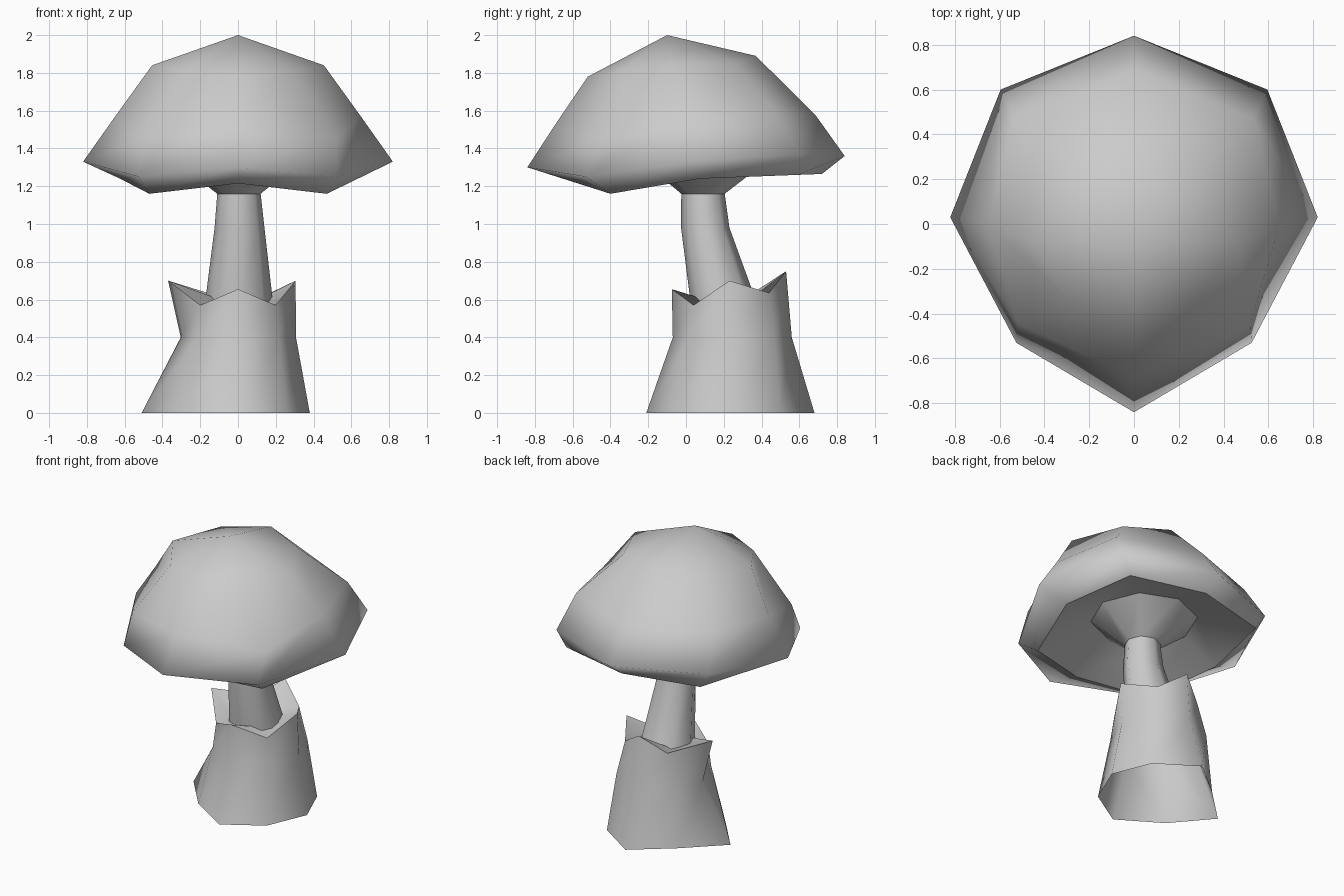
import bpy, bmesh, math

cube = bpy.data.objects.get("Cube")
if cube:
    bpy.data.objects.remove(cube, do_unlink=True)

grey = bpy.data.materials.new("plain_grey")
grey.use_nodes = True
grey.diffuse_color = (0.6, 0.6, 0.6, 1)
grey.node_tree.nodes["Principled BSDF"].inputs["Base Color"].default_value = (0.6, 0.6, 0.6, 1)


def octagon(cx, cy, z, rx, ry=None):
    """Ring of eight points, first one at the front (-y)."""
    ry = ry or rx
    steps = [math.tau * i / 8 for i in range(8)]
    return [(cx + rx * math.sin(a), cy - ry * math.cos(a), z) for a in steps]


def mirrored(half):
    """Five points from front to back along +x, completed on -x."""
    return half + [(-x, y, z) for x, y, z in half[3:0:-1]]


def loft(name, rings, sharp=(), tip=None):
    """Skin a stack of rings; rings listed in sharp keep a hard edge."""
    bm = bmesh.new()
    loops = [[bm.verts.new(p) for p in ring] for ring in rings]
    for a, b in zip(loops, loops[1:]):
        for i in range(8):
            j = (i + 1) % 8
            bm.faces.new((a[i], a[j], b[j], b[i]))
    if tip:
        top = bm.verts.new(tip)
        for i in range(8):
            bm.faces.new((loops[-1][i], loops[-1][(i + 1) % 8], top))
    for f in bm.faces:
        f.smooth = True
    for k in sharp:
        for i in range(8):
            bm.edges.get((loops[k][i], loops[k][(i + 1) % 8])).smooth = False
    mesh = bpy.data.meshes.new(name)
    bm.to_mesh(mesh)
    bm.free()
    mesh.materials.append(grey)
    obj = bpy.data.objects.new(name, mesh)
    bpy.context.collection.objects.link(obj)
    return obj


# Cap: hollow underside, lip, widest rim, shoulder, crown
gill_ring = octagon(0, 0.1, 1.345, 0.345)
lip = mirrored([(0, -0.57, 1.215), (0.47, -0.4, 1.16), (0.625, 0.07, 1.24),
                (0.525, 0.59, 1.26), (0, 0.72, 1.265)])
rim = mirrored([(0, -0.84, 1.3), (0.525, -0.53, 1.25), (0.82, 0.03, 1.33),
                (0.595, 0.6, 1.37), (0, 0.84, 1.36)])
shoulder = mirrored([(0, -0.69, 1.53), (0.52, -0.44, 1.45), (0.65, 0, 1.57),
                     (0.53, 0.47, 1.6), (0, 0.69, 1.57)])
crown = mirrored([(0, -0.52, 1.78), (0.29, -0.34, 1.81), (0.455, -0.08, 1.84),
                  (0.31, 0.26, 1.85), (0, 0.37, 1.89)])
loft("mushroom_cap", [gill_ring, lip, rim, shoulder, crown], sharp=[1], tip=(0, -0.1, 2.0))

# Stalk, flaring out under the cap
loft("stalk", [octagon(0.005, 0.22, 0.5, 0.19, 0.185), octagon(0.008, 0.102, 0.98, 0.132, 0.128),
               octagon(0.005, 0.09, 1.16, 0.115), gill_ring], sharp=[2])

# Ragged cup around the foot, open below, folded in to the stalk
foot = [(0, -0.21, 0), (0.26, -0.05, 0), (0.38, 0.23, 0), (0.27, 0.5, 0),
        (0, 0.68, 0), (-0.26, 0.47, 0), (-0.51, 0.23, 0), (-0.29, -0.03, 0)]
cup_edge = [(0, -0.075, 0.655), (0.2, 0.04, 0.57), (0.305, 0.23, 0.7), (0.17, 0.44, 0.635),
            (0, 0.53, 0.75), (-0.16, 0.44, 0.635), (-0.37, 0.23, 0.7), (-0.2, 0.04, 0.57)]
loft("foot_cup", [foot, octagon(0.002, 0.245, 0.4, 0.305, 0.315),
                  cup_edge, octagon(0.005, 0.2, 0.6, 0.14)], sharp=[2])
